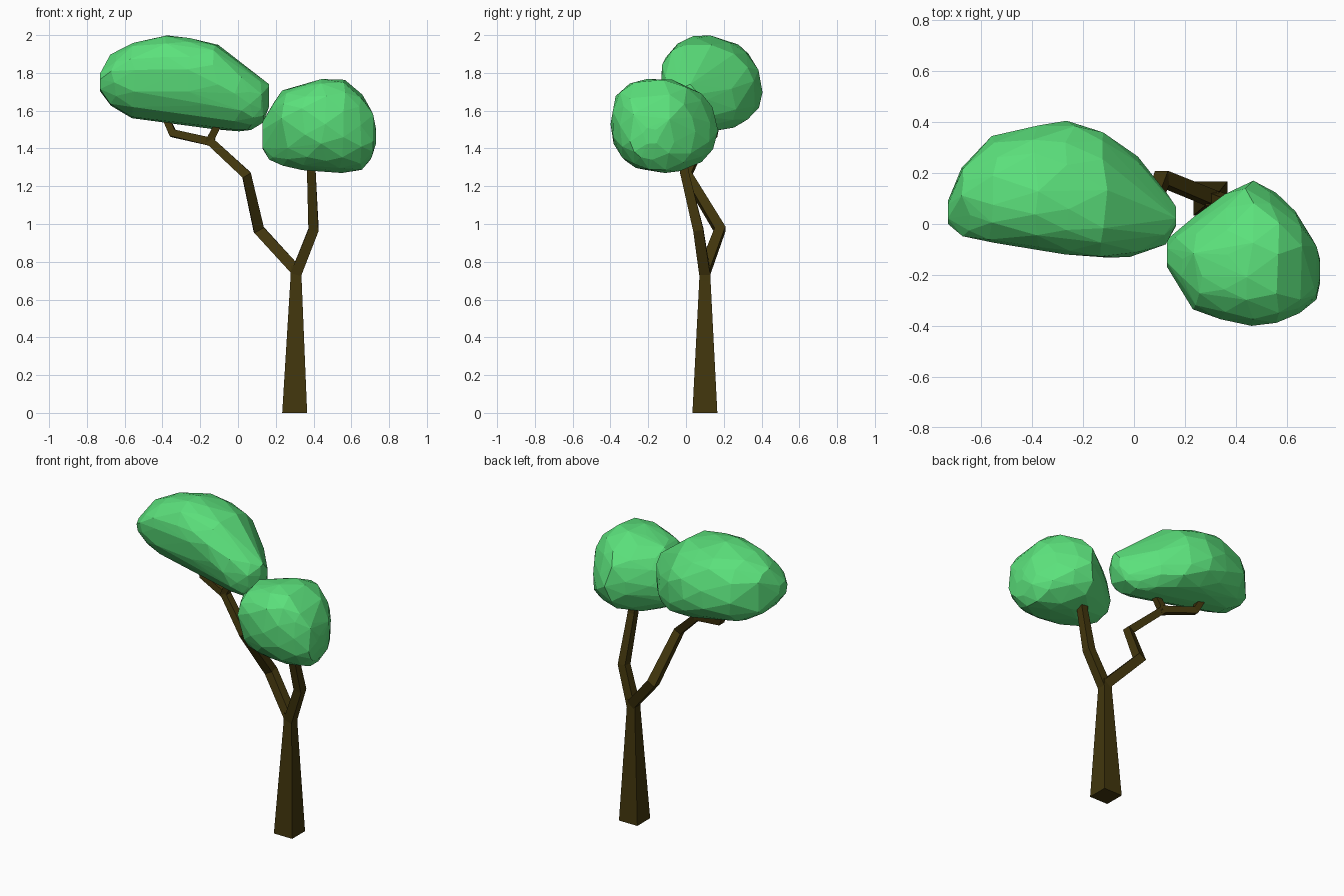
import bpy, bmesh, math, random
from mathutils import Vector

if "Cube" in bpy.data.objects:
    bpy.data.objects.remove(bpy.data.objects["Cube"])

random.seed(4)


def material(name, rgb):
    m = bpy.data.materials.new(name)
    m.diffuse_color = (*rgb, 1)
    m.use_nodes = True
    m.node_tree.nodes["Principled BSDF"].inputs["Base Color"].default_value = m.diffuse_color
    return m


bark = material("bark_brown", (0.054, 0.037, 0.004))
leaf = material("leaf_green", (0.105, 0.75, 0.20))


def finish(name, bm, mat):
    bmesh.ops.recalc_face_normals(bm, faces=bm.faces)
    me = bpy.data.meshes.new(name)
    bm.to_mesh(me)
    bm.free()
    me.materials.append(mat)
    ob = bpy.data.objects.new(name, me)
    bpy.context.collection.objects.link(ob)
    return ob


def limb(name, path, first_dir=None):
    """Four-sided tapered sweep; path = (x, y, z, half_width)."""
    bm = bmesh.new()
    pts = [Vector(p[:3]) for p in path]
    rings = []
    for i, p in enumerate(pts):
        t = Vector()
        if i > 0:
            t += (p - pts[i - 1]).normalized()
        if i < len(pts) - 1:
            t += (pts[i + 1] - p).normalized()
        if i == 0 and first_dir:
            t = Vector(first_dir)
        t.normalize()
        v = Vector((0, 1, 0))
        v = (v - t * v.dot(t)).normalized()
        u = v.cross(t)
        h = path[i][3]
        rings.append([bm.verts.new(p + u * a * h + v * b * h)
                      for a, b in ((-1, -1), (1, -1), (1, 1), (-1, 1))])
    for r, s in zip(rings, rings[1:]):
        for k in range(4):
            bm.faces.new((r[k], r[(k + 1) % 4], s[(k + 1) % 4], s[k]))
    bm.faces.new(rings[0])
    bm.faces.new(rings[-1])
    return finish(name, bm, bark)


def signed_pow(a, e):
    return math.copysign(abs(a) ** e, a)


def foliage(name, sections, leans, front_boxy, back_boxy, sides=14):
    """Faceted hull around leaning oval sections (x, ymin, ymax, zmin, zmax)."""
    bm = bmesh.new()
    last = len(sections) - 1
    for i, (x, y0, y1, z0, z1) in enumerate(sections):
        end = i in (0, last)
        n = 6 if end else sides
        lean = leans[0] + (leans[1] - leans[0]) * i / last
        for k in range(n):
            t = 2 * math.pi * (k + 0.5 * (i % 2) + random.uniform(-0.2, 0.2)) / n
            dx = 0 if end else random.uniform(-0.02, 0.02)
            e = back_boxy if math.cos(t) > 0 else front_boxy
            y = (y0 + y1) / 2 + (y1 - y0) / 2 * signed_pow(math.cos(t), e)
            z = (z0 + z1) / 2 + (z1 - z0) / 2 * signed_pow(math.sin(t + lean), e)
            bm.verts.new((x + dx, y, z))
    res = bmesh.ops.convex_hull(bm, input=bm.verts)
    junk = {g for g in res["geom_interior"] + res["geom_unused"]
            if isinstance(g, bmesh.types.BMVert)}
    bmesh.ops.delete(bm, geom=list(junk), context='VERTS')
    return finish(name, bm, leaf)


# Trunk
limb("trunk", [(0.30, 0.10, 0, 0.066), (0.307, 0.10, 0.70, 0.030),
               (0.307, 0.10, 0.78, 0.027)], (0, 0, 1))

# Branches
limb("left_branch", [(0.307, 0.10, 0.755, 0.029), (0.11, 0.18, 0.97, 0.029),
                     (0.045, 0.005, 1.26, 0.025), (-0.15, 0.085, 1.44, 0.022)])
limb("right_branch", [(0.307, 0.10, 0.735, 0.029), (0.40, 0.065, 0.97, 0.027),
                      (0.388, -0.01, 1.28, 0.023), (0.38, -0.02, 1.42, 0.021)])
limb("left_twig", [(-0.13, 0.08, 1.432, 0.022), (-0.345, 0.145, 1.48, 0.021),
                   (-0.39, 0.17, 1.58, 0.019)])
limb("upper_twig", [(-0.155, 0.085, 1.43, 0.021), (-0.10, 0.068, 1.54, 0.018)])

# Foliage clumps
foliage("left_foliage", [
    (-0.73, 0.00, 0.09, 1.70, 1.80), (-0.66, -0.05, 0.25, 1.62, 1.90),
    (-0.55, -0.075, 0.345, 1.56, 1.96), (-0.38, -0.10, 0.39, 1.535, 2.0),
    (-0.25, -0.12, 0.405, 1.52, 1.985), (-0.12, -0.135, 0.37, 1.50, 1.955),
    (0.00, -0.13, 0.265, 1.49, 1.83), (0.07, -0.105, 0.17, 1.495, 1.78),
    (0.12, -0.08, 0.12, 1.53, 1.76), (0.165, -0.01, 0.07, 1.62, 1.74)],
    (-0.12, -0.28), 0.88, 0.9)
foliage("right_foliage", [
    (0.13, -0.17, -0.06, 1.39, 1.55), (0.18, -0.25, -0.03, 1.34, 1.645),
    (0.25, -0.335, 0.03, 1.305, 1.715), (0.35, -0.38, 0.12, 1.285, 1.745),
    (0.45, -0.40, 0.17, 1.275, 1.77), (0.55, -0.39, 0.13, 1.27, 1.765),
    (0.64, -0.35, 0.05, 1.285, 1.70), (0.70, -0.30, -0.06, 1.34, 1.61),
    (0.73, -0.23, -0.14, 1.42, 1.51)],
    (-0.08, -0.08), 0.78, 0.97)
